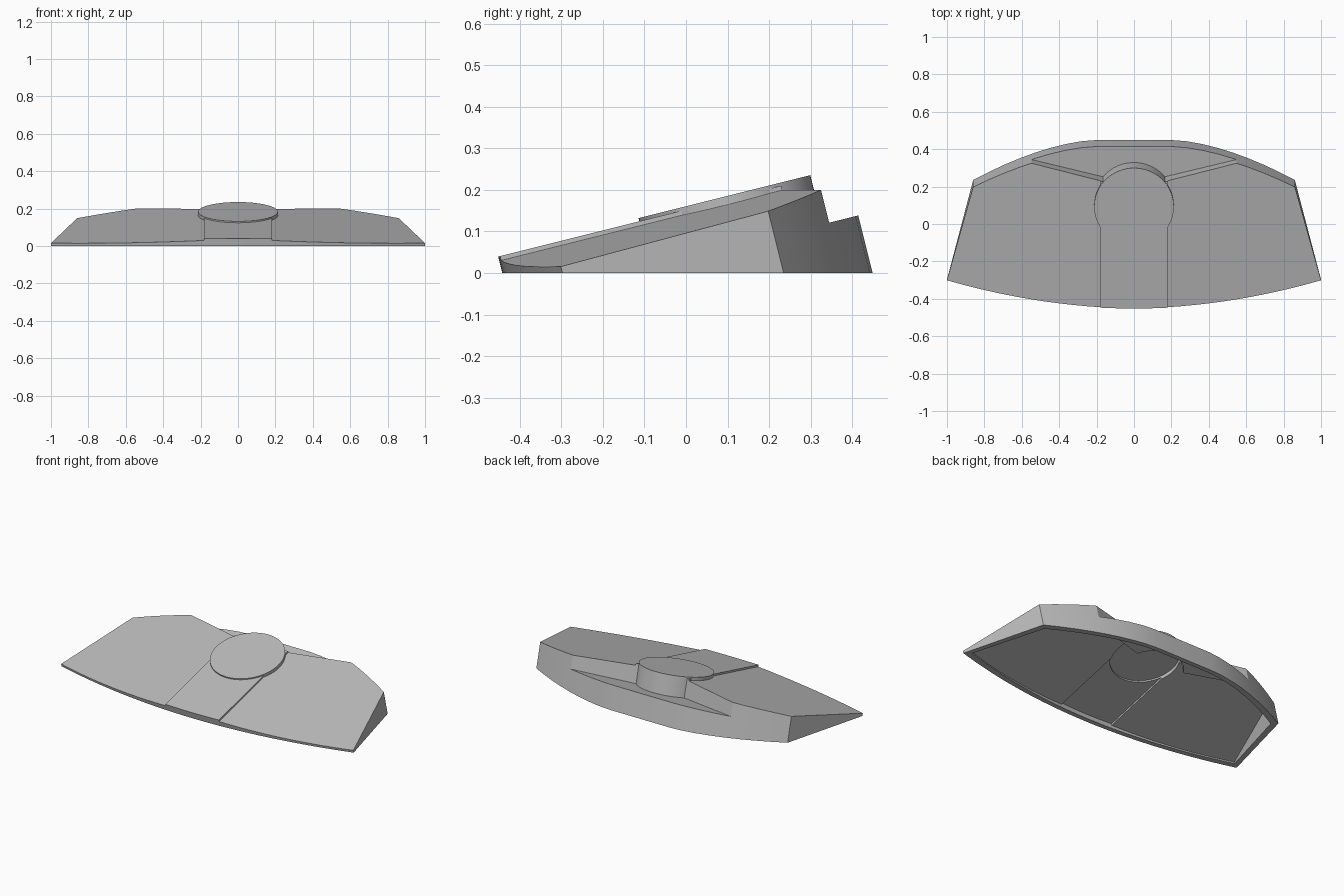
import bpy, bmesh, math

cube = bpy.data.objects.get("Cube")
if cube:
    bpy.data.objects.remove(cube, do_unlink=True)

TILT = 0.25      # rise of the deck per unit of y; walls lean by the same amount
FOLD = -0.0616   # sideways fall of each wing
DECK = 0.1526    # deck height at the origin
LEDGE = 0.035    # height of the rear ledge plane at the origin
STRIP = 0.183    # half width of the raised centre strip

grey = bpy.data.materials.new("plain grey")
grey.use_nodes = True
grey.diffuse_color = (0.5, 0.5, 0.5, 1)
grey.node_tree.nodes["Principled BSDF"].inputs["Base Color"].default_value = (0.5, 0.5, 0.5, 1)


def level(height):
    """Horizontal plane."""
    return lambda x, y: height


def slope(lift, fall=0.0):
    """Tilted plane, met by the leaning line from a ground point."""
    return lambda x, y: (lift + fall * x + TILT * y) / (1 + TILT ** 2)


def solid(name, outline, low, high):
    """Leaning prism over a ground outline, between two planes."""
    bm = bmesh.new()
    rings = []
    for plane in (low, high):
        ring = []
        for x, y in outline:
            z = plane(x, y)
            ring.append(bm.verts.new((x, y - TILT * z, z)))
        bm.faces.new(ring)
        rings.append(ring)
    a, b = rings
    for i in range(len(a)):
        j = (i + 1) % len(a)
        bm.faces.new((a[i], a[j], b[j], b[i]))
    bmesh.ops.recalc_face_normals(bm, faces=bm.faces)
    mesh = bpy.data.meshes.new(name)
    bm.to_mesh(mesh)
    bm.free()
    mesh.materials.append(grey)
    obj = bpy.data.objects.new(name, mesh)
    bpy.context.collection.objects.link(obj)
    return obj


def combine(target, tool, operation):
    """Boolean the tool into the target and discard the tool."""
    mod = target.modifiers.new("cut", 'BOOLEAN')
    mod.operation, mod.object, mod.solver = operation, tool, 'EXACT'
    graph = bpy.context.evaluated_depsgraph_get()
    graph.update()
    mesh = bpy.data.meshes.new_from_object(target.evaluated_get(graph))
    target.modifiers.clear()
    target.data = mesh
    bpy.data.objects.remove(tool, do_unlink=True)


def body_outline(m):
    """Plan of the body on the ground, inset by m."""
    n = 16
    front = []
    for i in range(-n, n + 1):
        x = i / n
        front.append((x * (1 - 1.3 * m), -0.442 + 0.145 * x * x + m))
    rear = []
    for i in range(9):
        t = 1 - i / 8
        rear.append(((0.2 + 0.66 * t) * (1 - 1.2 * m), 0.449 - 0.214 * t ** 1.66 - m))
    return front + rear + [(-x, y) for x, y in reversed(rear)]


def notch_outline(m):
    """Plan of the V-shaped cut at the rear, widened forward by m."""
    return [(0, 0.235 - m), (0.7, 0.4135 - m), (0.7, 0.7), (-0.7, 0.7), (-0.7, 0.4135 - m)]


def disc_outline(r):
    """Ground plan of a circle lying on the tilted deck."""
    turn = [math.tau * i / 64 for i in range(64)]
    return [(r * math.cos(a), 0.1384 + 1.031 * r * math.sin(a)) for a in turn]


def body(name, base, inset, drop):
    """Body block with a raised centre strip and two falling wings."""
    block = solid(name, body_outline(inset), level(base), slope(DECK - drop))
    for side in (1, -1):
        area = [(side * x, y) for x, y in ((STRIP, -1), (1.5, -1), (1.5, 1), (STRIP, 1))]
        trim = solid("wing_trim", area, slope(DECK - drop, side * FOLD), slope(1))
        combine(block, trim, 'DIFFERENCE')
    return block


# Outer form: wedge, rear notch, round pad
shell = body("wedge_shell", 0, 0, 0)
combine(shell, solid("notch", notch_outline(0), slope(LEDGE), slope(1)), 'DIFFERENCE')
pad = solid("round_pad", disc_outline(0.213), slope(LEDGE - 0.005), slope(DECK + 0.008))
combine(shell, pad, 'UNION')

# Hollow underside following the outer form
pocket = body("pocket", -0.05, 0.03, 0.015)
notch_wall = solid("notch_wall", notch_outline(0.03), slope(LEDGE - 0.02), slope(1))
combine(pocket, notch_wall, 'DIFFERENCE')
pad_hollow = solid("pad_hollow", disc_outline(0.2), level(-0.06), slope(DECK - 0.004))
combine(pocket, pad_hollow, 'UNION')
combine(shell, pocket, 'DIFFERENCE')

# Smooth curved walls, crisp edges
bpy.ops.object.select_all(action='DESELECT')
shell.select_set(True)
bpy.context.view_layer.objects.active = shell
bpy.ops.object.shade_smooth_by_angle(angle=math.radians(20))
